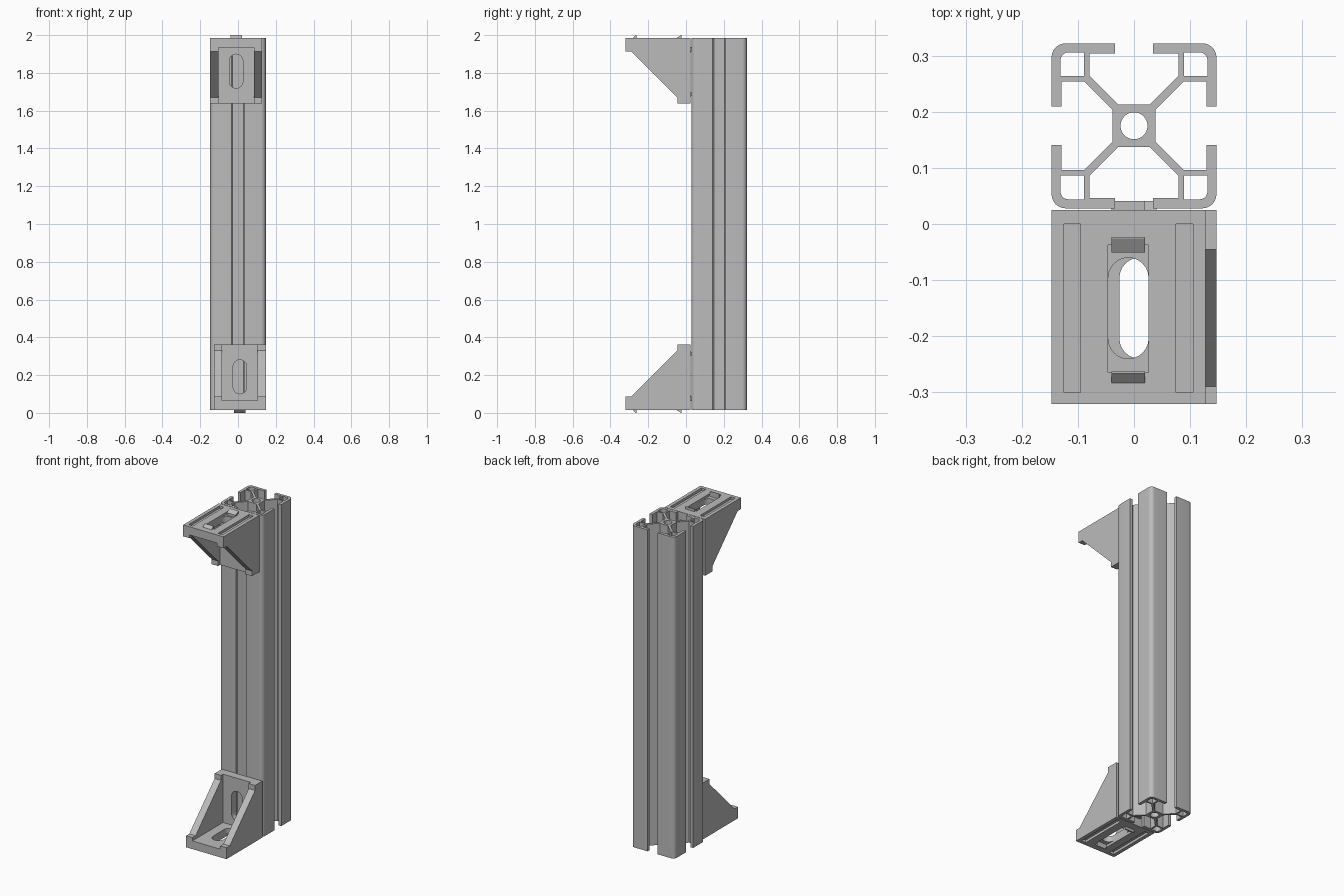
import bpy, bmesh, math
from mathutils import Matrix, Vector

cube = bpy.data.objects.get("Cube")
if cube:
    bpy.data.objects.remove(cube, do_unlink=True)

# Single material
grey = bpy.data.materials.new("aluminium_grey")
grey.use_nodes = True
colour = (0.5, 0.5, 0.5, 1)
grey.diffuse_color = colour
grey.node_tree.nodes["Principled BSDF"].inputs["Base Color"].default_value = colour

BASE = 0.016           # height of the bracket and rail ends inside the full 2 units
BACK = 0.025           # plane where the brackets meet the rail
RAIL_Y = 0.175
SIZE = 0.346           # bracket leg length
HALF = 0.137           # bracket half width


def add_object(name, mesh):
    obj = bpy.data.objects.new(name, mesh)
    bpy.context.collection.objects.link(obj)
    if not mesh.materials:
        mesh.materials.append(grey)
    return obj


def smooth(obj):
    bpy.ops.object.select_all(action='DESELECT')
    obj.select_set(True)
    bpy.context.view_layer.objects.active = obj
    bpy.ops.object.shade_smooth_by_angle(angle=math.radians(30))


def arc(cx, cy, r, start, end, steps):
    angles = [math.radians(start + (end - start) * i / steps) for i in range(steps + 1)]
    return [(cx + r * math.cos(t), cy + r * math.sin(t)) for t in angles]


def baked(obj):
    """Mesh of an object with its modifiers applied."""
    bpy.context.view_layer.update()
    return bpy.data.meshes.new_from_object(obj.evaluated_get(bpy.context.evaluated_depsgraph_get()))


# ---- Slotted rail: one quadrant of the section, turned four times ----
quarter = [(0.028, 0.038), (0.079, 0.089), (0.079, 0.129), (0.034, 0.129), (0.034, 0.147)]
quarter += arc(0.122, 0.122, 0.025, 90, 0, 6)
quarter += [(y, x) for x, y in reversed(quarter[:5])]
pocket = [(0.089, 0.089), (0.089, 0.131)] + arc(0.117, 0.117, 0.014, 90, 0, 5) + [(0.131, 0.089)]


def turned(points, n):
    for _ in range(n):
        points = [(y, -x) for x, y in points]
    return points


loops = [sum((turned(quarter, n) for n in range(4)), [])]
loops += [turned(pocket, n) for n in range(4)]
loops.append(arc(0, 0, 0.024, 0, 360, 32)[:-1])

section = bpy.data.curves.new("rail_section", 'CURVE')
section.dimensions = '2D'
section.fill_mode = 'BOTH'
section.extrude = 1 - BASE
for loop in loops:
    spline = section.splines.new('POLY')
    spline.points.add(len(loop) - 1)
    for point, (x, y) in zip(spline.points, loop):
        point.co = (x, y, 0, 1)
    spline.use_cyclic_u = True
section_obj = bpy.data.objects.new("rail_section", section)
bpy.context.collection.objects.link(section_obj)
rail_mesh = baked(section_obj)
bpy.data.objects.remove(section_obj, do_unlink=True)

bm = bmesh.new()
bm.from_mesh(rail_mesh)
bmesh.ops.remove_doubles(bm, verts=bm.verts, dist=0.00005)
bmesh.ops.recalc_face_normals(bm, faces=bm.faces)
bm.to_mesh(rail_mesh)
bm.free()
rail = add_object("slotted_rail", rail_mesh)
rail.location = (0, RAIL_Y, 1)
smooth(rail)


# ---- Corner bracket, in local axes: x across, -y forward, z up ----
def side(p, q, h):        # profile in the side plane, swept across x
    return Vector((h, -p, q))


def floor(p, q, h):       # profile on the floor leg, swept upwards
    return Vector((p, -q, h))


def wall(p, q, h):        # the same profile on the wall leg
    return Vector((p, -h, q))


def prism(name, points, low, high, place):
    bm = bmesh.new()
    rings = [[bm.verts.new(place(p, q, h)) for p, q in points] for h in (low, high)]
    bm.faces.new(rings[0])
    bm.faces.new(rings[1])
    count = len(points)
    for i in range(count):
        j = (i + 1) % count
        bm.faces.new((rings[0][i], rings[0][j], rings[1][j], rings[1][i]))
    bmesh.ops.recalc_face_normals(bm, faces=bm.faces)
    mesh = bpy.data.meshes.new(name)
    bm.to_mesh(mesh)
    bm.free()
    return add_object(name, mesh)


def rect(x0, x1, y0, y1):
    return [(x0, y0), (x1, y0), (x1, y1), (x0, y1)]


gusset = [(0, 0), (SIZE, 0), (SIZE, 0.07), (0.315, 0.07),
          (0.07, 0.315), (0.07, SIZE), (0, SIZE)]
body = prism("bracket_body", gusset, -HALF, HALF, side)
slot = arc(0, 0.229, 0.036, 0, 180, 12) + arc(0, 0.121, 0.036, 180, 360, 12)

# Hollow between the gussets, then slots, recesses and grooves on both legs
cutters = [prism("hollow_cutter", rect(0.05, 0.5, 0.05, 0.5), -0.094, 0.094, side)]
for leg in (floor, wall):
    cutters.append(prism("slot_cutter", slot, -0.1, 0.1, leg))
    cutters.append(prism("recess_cutter", rect(-0.0361, 0.0361, 0.062, 0.29), -0.1, 0.015, leg))
    for x in (-0.1, 0.1):
        cutters.append(prism("groove_cutter", rect(x - 0.015, x + 0.015, 0.025, 0.325),
                             -0.1, 0.015, leg))
for cutter in cutters:
    cutter.hide_render = True
    cut = body.modifiers.new(cutter.name, 'BOOLEAN')
    cut.operation = 'DIFFERENCE'
    cut.solver = 'EXACT'
    cut.object = cutter
bracket_mesh = baked(body)
for helper in cutters + [body]:
    bpy.data.objects.remove(helper, do_unlink=True)

# Wedge-shaped locating tabs on both legs
tabs = []
for inner, outer in ((0.048, 0.076), (0.288, 0.308)):
    wedge = [(inner, 0.02), (inner, -BASE), (inner + 0.003, -BASE), (outer, 0), (outer, 0.02)]
    tabs.append(prism("floor_tab", wedge, -0.03, 0.03, side))
    tabs.append(prism("wall_tab", [(q, p) for p, q in wedge], -0.03, 0.03, side))
bm = bmesh.new()
bm.from_mesh(bracket_mesh)
for tab in tabs:
    bm.from_mesh(tab.data)
    bpy.data.objects.remove(tab, do_unlink=True)
bm.to_mesh(bracket_mesh)
bm.free()

# Lower bracket, and its mirrored copy at the top
lower = add_object("lower_bracket", bracket_mesh)
lower.location = (0.01, BACK, BASE)
top_mesh = bracket_mesh.copy()
top_mesh.transform(Matrix.Diagonal((1, 1, -1, 1)))
top_mesh.flip_normals()
upper = add_object("upper_bracket", top_mesh)
upper.location = (-0.01, BACK, 2 - BASE)
for bracket in (lower, upper):
    smooth(bracket)
